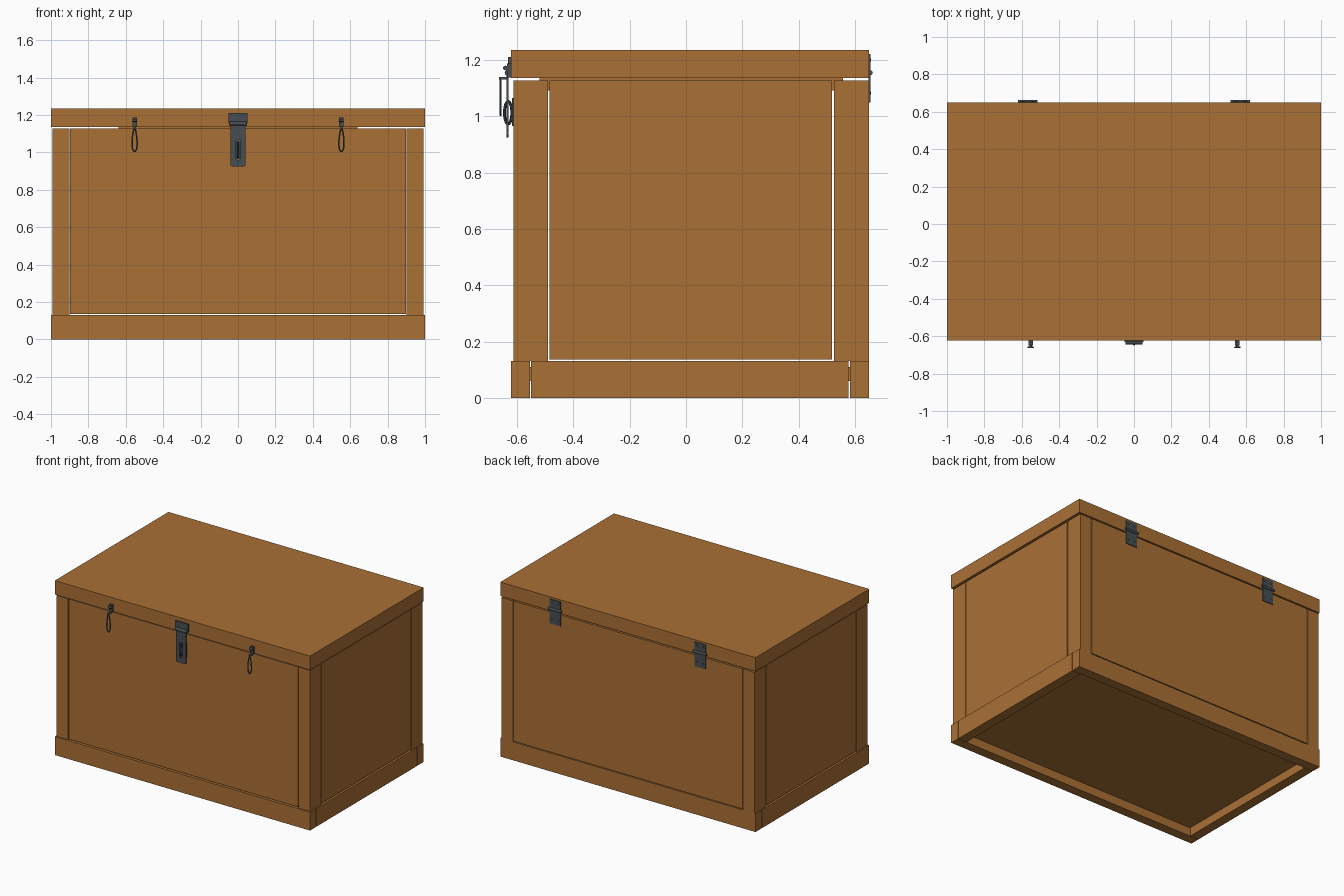
import bpy, bmesh, math
from mathutils import Matrix, Vector

if "Cube" in bpy.data.objects:
    bpy.data.objects.remove(bpy.data.objects["Cube"])


def material(name, rgb):
    m = bpy.data.materials.new(name)
    m.diffuse_color = (*rgb, 1)
    m.use_nodes = True
    m.node_tree.nodes["Principled BSDF"].inputs["Base Color"].default_value = m.diffuse_color
    return m


wood = material("warm wood", (0.40, 0.162, 0.036))
metal = material("dark iron", (0.062, 0.075, 0.082))


def finish(name, bm, mat):
    me = bpy.data.meshes.new(name)
    bm.to_mesh(me)
    bm.free()
    me.materials.append(mat)
    ob = bpy.data.objects.new(name, me)
    bpy.context.collection.objects.link(ob)
    return ob


def box(name, mat, x0, x1, y0, y1, z0, z1):
    bm = bmesh.new()
    bmesh.ops.create_cube(bm, size=1)
    bmesh.ops.scale(bm, vec=(x1 - x0, y1 - y0, z1 - z0), verts=bm.verts)
    bmesh.ops.translate(bm, vec=((x0 + x1) / 2, (y0 + y1) / 2, (z0 + z1) / 2), verts=bm.verts)
    return finish(name, bm, mat)


def smooth(ob):
    bpy.ops.object.select_all(action='DESELECT')
    ob.select_set(True)
    bpy.context.view_layer.objects.active = ob
    bpy.ops.object.shade_smooth_by_angle()


def cylinder(name, mat, centre, axis, radius, length, sides=16):
    bm = bmesh.new()
    rot = Vector((0, 0, 1)).rotation_difference(Vector(axis)).to_matrix().to_4x4()
    bmesh.ops.create_cone(bm, cap_ends=True, segments=sides, radius1=radius, radius2=radius,
                          depth=length, matrix=Matrix.Translation(centre) @ rot)
    smooth(finish(name, bm, mat))


def curve_object(name, mat, cu):
    ob = bpy.data.objects.new(name, cu)
    bpy.context.collection.objects.link(ob)
    cu.materials.append(mat)
    return ob


def add_spline(cu, pts):
    s = cu.splines.new('POLY')
    s.points.add(len(pts) - 1)
    for p, co in zip(s.points, pts):
        p.co = (*co, 1)
    s.use_cyclic_u = True


def to_mesh(ob):
    bpy.ops.object.select_all(action='DESELECT')
    ob.select_set(True)
    bpy.context.view_layer.objects.active = ob
    bpy.ops.object.convert(target='MESH')
    smooth(bpy.context.view_layer.objects.active)


def wire_loop(name, mat, pts, radius):
    cu = bpy.data.curves.new(name, 'CURVE')
    cu.dimensions = '3D'
    cu.bevel_depth = radius
    cu.bevel_resolution = 2
    add_spline(cu, pts)
    to_mesh(curve_object(name, mat, cu))


def ring(n=28):
    return [(math.cos(2 * math.pi * i / n), math.sin(2 * math.pi * i / n)) for i in range(n)]


F, B = -0.622, 0.65          # front and back limits of the wood

# Base skirting and recessed floor
box("base_front", wood, -1, 1, F, F + 0.068, 0, 0.13)
box("base_back", wood, -1, 1, B - 0.068, B, 0, 0.13)
for s, side in ((-1, "left"), (1, "right")):
    a, b = sorted((s * 0.932, s))
    box(f"base_{side}", wood, a, b, F + 0.072, B - 0.073, 0, 0.13)
box("floor", wood, -0.935, 0.935, F + 0.065, B - 0.066, 0.06, 0.11)

# Corner posts with wall panels set between them
for s, side in ((-1, "left"), (1, "right")):
    a, b = sorted((s * 0.902, s * 0.992))
    box(f"post_front_{side}", wood, a, b, -0.612, -0.49, 0.13, 1.128)
    box(f"post_back_{side}", wood, a, b, 0.525, B, 0.13, 1.128)
    a, b = sorted((s * 0.93, s * 0.992))
    box(f"panel_{side}", wood, a, b, -0.485, 0.519, 0.136, 1.128)
box("panel_front", wood, -0.897, 0.897, -0.612, -0.55, 0.136, 1.128)
box("panel_back", wood, -0.897, 0.897, 0.588, B, 0.136, 1.128)

# Lid with the locating board underneath
box("lid", wood, -1, 1, F, B, 1.137, 1.235)
box("lid_inner_board", wood, -0.64, 0.64, -0.52, 0.558, 1.092, 1.14)

# Back hinges
for s, side in ((-1, "left"), (1, "right")):
    x = s * 0.567
    box(f"hinge_upper_{side}", metal, x - 0.043, x + 0.043, B - 0.001, B + 0.005, 1.14, 1.222)
    box(f"hinge_lower_{side}", metal, x - 0.043, x + 0.043, B - 0.001, B + 0.005, 1.05, 1.14)
    cylinder(f"hinge_barrel_{side}", metal, (x, B + 0.004, 1.155), (1, 0, 0), 0.009, 0.104)
    for dx in (-0.025, 0.025):
        for z in (1.083, 1.2):
            cylinder(f"hinge_screw_{side}", metal, (x + dx, B + 0.005, z), (0, 1, 0), 0.006, 0.005, 12)

# Central hasp: upper plate, knuckle and slotted strap
box("hasp_top_plate", metal, -0.05, 0.05, F - 0.01, F + 0.001, 1.155, 1.21)
cylinder("hasp_knuckle", metal, (0, F - 0.011, 1.155), (1, 0, 0), 0.011, 0.09)
cu = bpy.data.curves.new("hasp_strap", 'CURVE')
cu.dimensions = '2D'
cu.fill_mode = 'BOTH'
cu.extrude = 0.003
add_spline(cu, [(-0.04, 0.932, 0), (-0.033, 0.925, 0), (0.033, 0.925, 0), (0.04, 0.932, 0),
                (0.04, 1.155, 0), (-0.04, 1.155, 0)])
add_spline(cu, [(0.012 * c, 1.015 + (0.043 if q > 0 else -0.043) + 0.012 * q, 0) for c, q in ring(20)])
strap = curve_object("hasp_strap", metal, cu)
strap.rotation_euler.x = math.pi / 2
strap.location.y = F - 0.012
to_mesh(strap)

# Staple passing through the slot
box("staple_plate", metal, -0.03, 0.03, -0.619, -0.611, 0.965, 1.065)
wire_loop("staple", metal, [(0, -0.632 + 0.013 * c, 1.013 + 0.04 * q) for c, q in ring()], 0.005)

# Hanging wire loops on small brackets
for s, side in ((-1, "left"), (1, "right")):
    x = s * 0.553
    box(f"catch_bracket_{side}", metal, x - 0.012, x + 0.012, F - 0.014, F + 0.001, 1.138, 1.188)
    cylinder(f"catch_pin_{side}", metal, (x, F - 0.02, 1.172), (1, 0, 0), 0.008, 0.024)
    box(f"catch_arm_{side}", metal, x - 0.007, x + 0.007, F - 0.042, F - 0.012, 1.13, 1.139)
    wire_loop(f"catch_loop_{side}", metal,
              [(x + 0.013 * c * (1 - 0.35 * q), -0.659, 1.067 + 0.062 * q) for c, q in ring()], 0.004)
